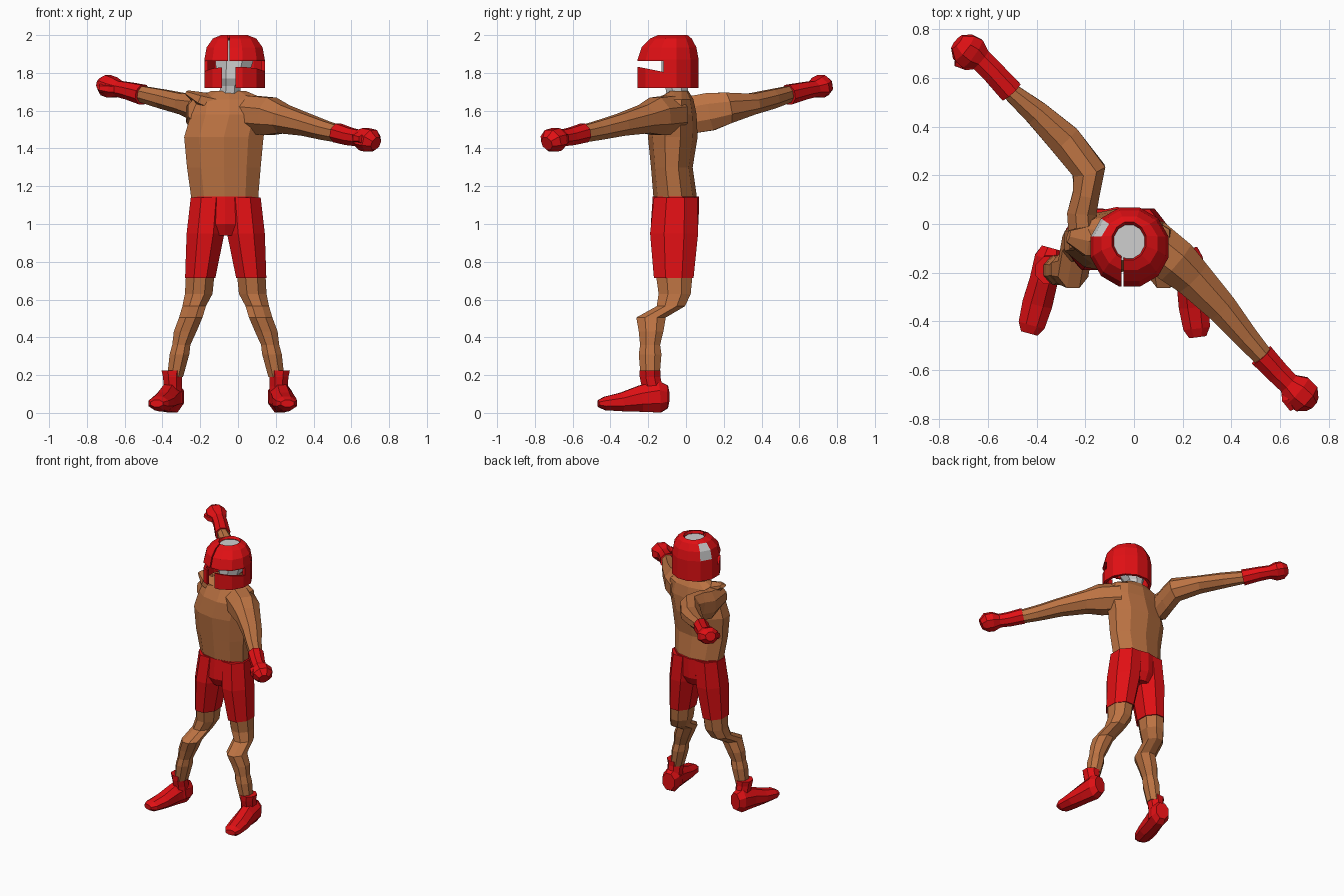
import bpy, bmesh, math
from mathutils import Vector


def material(name, rgb):
    m = bpy.data.materials.new(name)
    m.diffuse_color = (*rgb, 1)
    return m


SKIN = material("brown_skin", (0.50, 0.17, 0.055))
RED = material("bright_red", (0.75, 0.005, 0.007))
GREY = material("light_grey", (0.62, 0.62, 0.62))
Z = Vector((0, 0, 1))


def add_object(name, bm, mat):
    bmesh.ops.recalc_face_normals(bm, faces=bm.faces)
    me = bpy.data.meshes.new(name)
    bm.to_mesh(me)
    bm.free()
    me.materials.append(mat)
    ob = bpy.data.objects.new(name, me)
    bpy.context.collection.objects.link(ob)
    return ob


def loft(name, rings, mat, n=8, upright=True, caps=True):
    """Rings are (x, y, z, half_width, half_depth); upright rings stay level,
    the others turn to follow their path."""
    bm = bmesh.new()
    pts = [Vector(r[:3]) for r in rings]
    fit = 1 / math.cos(math.pi / n)
    loops = []
    for i, r in enumerate(rings):
        u, v = Vector((1, 0, 0)), Vector((0, 1, 0))
        if not upright:
            t = Vector((0, 0, 0))
            if i > 0:
                t += (pts[i] - pts[i - 1]).normalized()
            if i < len(pts) - 1:
                t += (pts[i + 1] - pts[i]).normalized()
            u = t.cross(Z).normalized()
            v = u.cross(t).normalized()
        loop = []
        for k in range(n):
            a = 2 * math.pi * (k + 0.5) / n
            loop.append(bm.verts.new(pts[i] + u * (math.cos(a) * r[3] * fit)
                                     + v * (math.sin(a) * r[4] * fit)))
        loops.append(loop)
    for a, b in zip(loops, loops[1:]):
        for k in range(n):
            j = (k + 1) % n
            bm.faces.new((a[k], a[j], b[j], b[k]))
    if caps:
        bm.faces.new(loops[0])
        bm.faces.new(loops[-1])
    return add_object(name, bm, mat)


def prism(name, profile, x0, x1):
    """Extrude a (y, z) profile across x."""
    bm = bmesh.new()
    a = [bm.verts.new((x0, y, z)) for y, z in profile]
    b = [bm.verts.new((x1, y, z)) for y, z in profile]
    bm.faces.new(a)
    bm.faces.new(b)
    for k in range(len(a)):
        j = (k + 1) % len(a)
        bm.faces.new((a[k], a[j], b[j], b[k]))
    return add_object(name, bm, RED)


def flip(rings, total):
    return [(total - r[0], *r[1:]) for r in rings]


# Torso
loft("torso", [
    (-0.07, -0.055, 1.12, 0.175, 0.11),
    (-0.075, -0.075, 1.30, 0.195, 0.105),
    (-0.075, -0.070, 1.46, 0.21, 0.125),
    (-0.045, -0.065, 1.58, 0.205, 0.115),
    (-0.045, -0.05, 1.66, 0.19, 0.085),
    (-0.05, -0.04, 1.705, 0.09, 0.05)], SKIN, 10)

# Shorts: hip block and two legs
loft("shorts_hips", [
    (-0.07, -0.06, 0.94, 0.12, 0.09),
    (-0.07, -0.06, 1.00, 0.18, 0.12),
    (-0.07, -0.053, 1.145, 0.178, 0.117)], RED, 10)
shorts = [(-0.20, -0.065, 0.715, 0.08, 0.105),
          (-0.172, -0.063, 0.95, 0.10, 0.127),
          (-0.155, -0.055, 1.14, 0.095, 0.115)]

# Legs, bent at the knee
leg = [(-0.198, -0.063, 0.76, 0.076, 0.10),
       (-0.208, -0.06, 0.63, 0.073, 0.085),
       (-0.232, -0.08, 0.565, 0.062, 0.075),
       (-0.25, -0.185, 0.505, 0.062, 0.078),
       (-0.28, -0.185, 0.43, 0.06, 0.065),
       (-0.30, -0.19, 0.36, 0.048, 0.053),
       (-0.31, -0.19, 0.31, 0.052, 0.06),
       (-0.333, -0.19, 0.19, 0.042, 0.05)]
boot_shaft = [(-0.342, -0.17, 0.05, 0.05, 0.06),
              (-0.345, -0.18, 0.14, 0.048, 0.055),
              (-0.347, -0.19, 0.19, 0.05, 0.055),
              (-0.347, -0.19, 0.225, 0.058, 0.056)]
for side, total in (("right", None), ("left", -0.13)):
    for part, rings, mat in (("shorts_leg", shorts, RED), ("leg", leg, SKIN),
                             ("boot_shaft", boot_shaft, RED)):
        loft(side + "_" + part, flip(rings, total) if total else rings, mat)

# Boot feet: share of the heel-to-toe line, centre height, half width, half height
foot = [(0.0, 0.085, 0.045, 0.06), (0.12, 0.085, 0.062, 0.083),
        (0.38, 0.075, 0.058, 0.07), (0.65, 0.058, 0.062, 0.05),
        (0.9, 0.05, 0.055, 0.036), (1.0, 0.05, 0.035, 0.018)]
for side, heel, toe in (("right", (-0.335, -0.10), (-0.43, -0.45)),
                        ("left", (0.215, -0.10), (0.262, -0.465))):
    h, t = Vector(heel), Vector(toe)
    loft(side + "_boot_foot",
         [(*h.lerp(t, s), z, w, d) for s, z, w, d in foot], RED, upright=False)

# Left arm, reaching forward
loft("left_arm", [
    (0.06, -0.07, 1.58, 0.10, 0.10),
    (0.17, -0.155, 1.57, 0.095, 0.10),
    (0.24, -0.22, 1.555, 0.08, 0.075),
    (0.36, -0.345, 1.525, 0.064, 0.058),
    (0.46, -0.465, 1.495, 0.05, 0.05),
    (0.54, -0.555, 1.475, 0.04, 0.044)], SKIN, upright=False)
loft("left_glove", [
    (0.525, -0.54, 1.482, 0.052, 0.05),
    (0.59, -0.61, 1.463, 0.047, 0.046),
    (0.635, -0.655, 1.455, 0.045, 0.043),
    (0.67, -0.685, 1.448, 0.07, 0.06),
    (0.705, -0.715, 1.44, 0.066, 0.06),
    (0.73, -0.737, 1.425, 0.035, 0.035)], RED, upright=False)
loft("left_thumb", [
    (0.635, -0.66, 1.45, 0.03, 0.025),
    (0.635, -0.72, 1.455, 0.028, 0.028),
    (0.655, -0.76, 1.45, 0.016, 0.02)], RED, 6, upright=False)

# Right arm, swung behind the shoulder
loft("right_arm", [
    (-0.205, -0.10, 1.60, 0.06, 0.07),
    (-0.215, 0.04, 1.58, 0.06, 0.10),
    (-0.195, 0.13, 1.595, 0.055, 0.10),
    (-0.185, 0.22, 1.615, 0.068, 0.082),
    (-0.285, 0.345, 1.635, 0.068, 0.055),
    (-0.40, 0.455, 1.662, 0.052, 0.05),
    (-0.52, 0.555, 1.69, 0.034, 0.042)], SKIN, upright=False)
loft("right_shoulder_flap", [
    (-0.12, -0.06, 1.63, 0.07, 0.05),
    (-0.20, -0.07, 1.66, 0.06, 0.035),
    (-0.27, -0.05, 1.695, 0.025, 0.012)], SKIN, 6, upright=False)
loft("right_glove", [
    (-0.505, 0.543, 1.685, 0.05, 0.052),
    (-0.58, 0.625, 1.705, 0.047, 0.045),
    (-0.63, 0.675, 1.715, 0.047, 0.042),
    (-0.665, 0.70, 1.722, 0.07, 0.055),
    (-0.70, 0.725, 1.735, 0.063, 0.055),
    (-0.727, 0.748, 1.745, 0.034, 0.03)], RED, upright=False)
loft("right_thumb", [
    (-0.63, 0.67, 1.71, 0.03, 0.025),
    (-0.69, 0.66, 1.715, 0.028, 0.026),
    (-0.735, 0.665, 1.72, 0.016, 0.018)], RED, 6, upright=False)

# Neck and head inside the helmet
loft("head", [
    (-0.045, -0.045, 1.67, 0.055, 0.055),
    (-0.04, -0.05, 1.73, 0.055, 0.06),
    (-0.03, -0.055, 1.77, 0.08, 0.075),
    (-0.02, -0.045, 1.86, 0.10, 0.085),
    (-0.02, -0.055, 1.93, 0.095, 0.085),
    (-0.02, -0.07, 1.975, 0.075, 0.08)], GREY, 8)

# Helmet shell, open at the neck and crown
helmet = loft("helmet", [
    (-0.018, -0.095, 1.72, 0.16, 0.162),
    (-0.018, -0.095, 1.87, 0.16, 0.162),
    (-0.018, -0.09, 1.935, 0.148, 0.145),
    (-0.018, -0.08, 1.982, 0.115, 0.11),
    (-0.02, -0.07, 2.0, 0.07, 0.078)], RED, 12, caps=False)
helmet.data.materials.append(GREY)
for f in helmet.data.polygons:  # worn patch on the upper right side
    c = f.center
    if 1.88 < c.z < 1.97 and c.x < -0.10 and -0.04 < c.y < 0.02:
        f.material_index = 1
solid = helmet.modifiers.new("thickness", "SOLIDIFY")
solid.thickness = 0.02
solid.offset = -1

# Eye slit, mouth opening and crown seam cut through the shell
cutters = [
    prism("eye_cutter", [(-0.32, 1.845), (-0.32, 1.862), (-0.12, 1.862), (-0.12, 1.805)], -0.3, 0.3),
    prism("mouth_cutter", [(-0.32, 1.70), (-0.32, 1.85), (-0.15, 1.85), (-0.15, 1.70)], -0.085, -0.012),
    prism("seam_cutter", [(-0.32, 1.85), (-0.32, 2.05), (-0.12, 2.05), (-0.12, 1.85)], -0.052, -0.044)]
for c in cutters:
    c.hide_render = True
    cut = helmet.modifiers.new(c.name, "BOOLEAN")
    cut.operation = "DIFFERENCE"
    cut.solver = "EXACT"
    cut.object = c
deps = bpy.context.evaluated_depsgraph_get()
baked = bpy.data.meshes.new_from_object(helmet.evaluated_get(deps))
helmet.modifiers.clear()
helmet.data = baked
for c in cutters:
    bpy.data.objects.remove(c)
